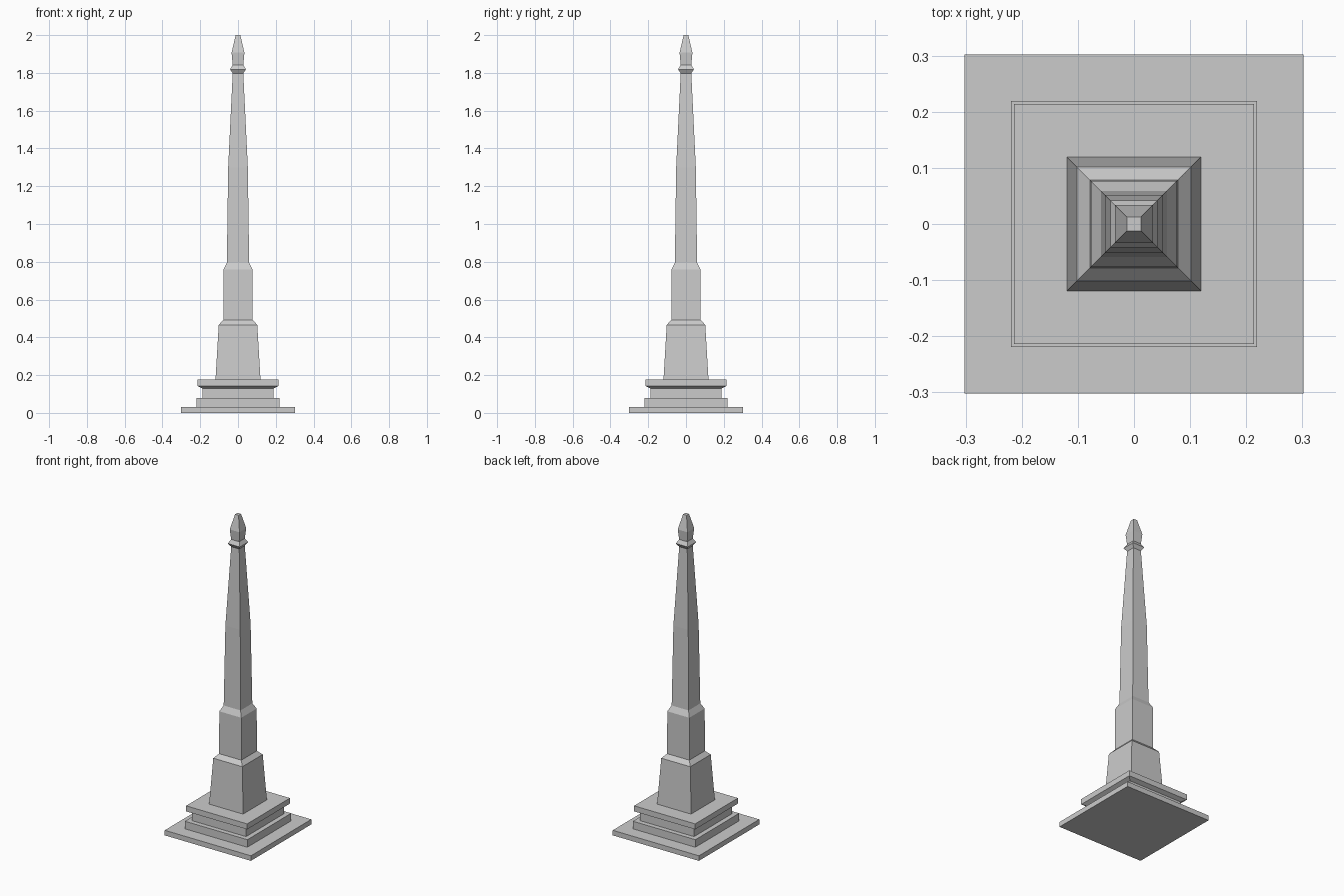
import bpy, bmesh

if "Cube" in bpy.data.objects:
    bpy.data.objects.remove(bpy.data.objects["Cube"])


def square_tower(name, profile):
    """Closed square-section solid from (half width, height) points."""
    bm = bmesh.new()
    rings = [[bm.verts.new((sx * r, sy * r, z))
              for sx, sy in ((-1, -1), (1, -1), (1, 1), (-1, 1))]
             for r, z in profile]
    for low, high in zip(rings, rings[1:]):
        for i in range(4):
            j = (i + 1) % 4
            bm.faces.new((low[i], low[j], high[j], high[i]))
    bm.faces.new(rings[0][::-1])
    bm.faces.new(rings[-1])
    mesh = bpy.data.meshes.new(name)
    bm.to_mesh(mesh)
    bm.free()
    obj = bpy.data.objects.new(name, mesh)
    bpy.context.collection.objects.link(obj)
    return obj


# Stepped base
square_tower("ground_slab", [(0.302, 0), (0.302, 0.032)])
square_tower("lower_step", [(0.219, 0.032), (0.219, 0.08)])
square_tower("plinth_block", [(0.189, 0.08), (0.189, 0.129)])
square_tower("plinth_cap", [(0.189, 0.129), (0.214, 0.142), (0.214, 0.177)])

# Tapered pedestal with sloped shoulder
square_tower("pedestal", [(0.119, 0.177), (0.102, 0.466), (0.078, 0.492)])

# Obelisk shaft
square_tower("shaft", [(0.078, 0.492), (0.077, 0.76), (0.059, 0.795),
                       (0.052, 1.30), (0.028, 1.797)])

# Flared collar and bud-shaped finial
square_tower("collar", [(0.028, 1.797), (0.042, 1.819), (0.028, 1.843)])
square_tower("finial", [(0.028, 1.843), (0.034, 1.907), (0.0125, 2.0)])
